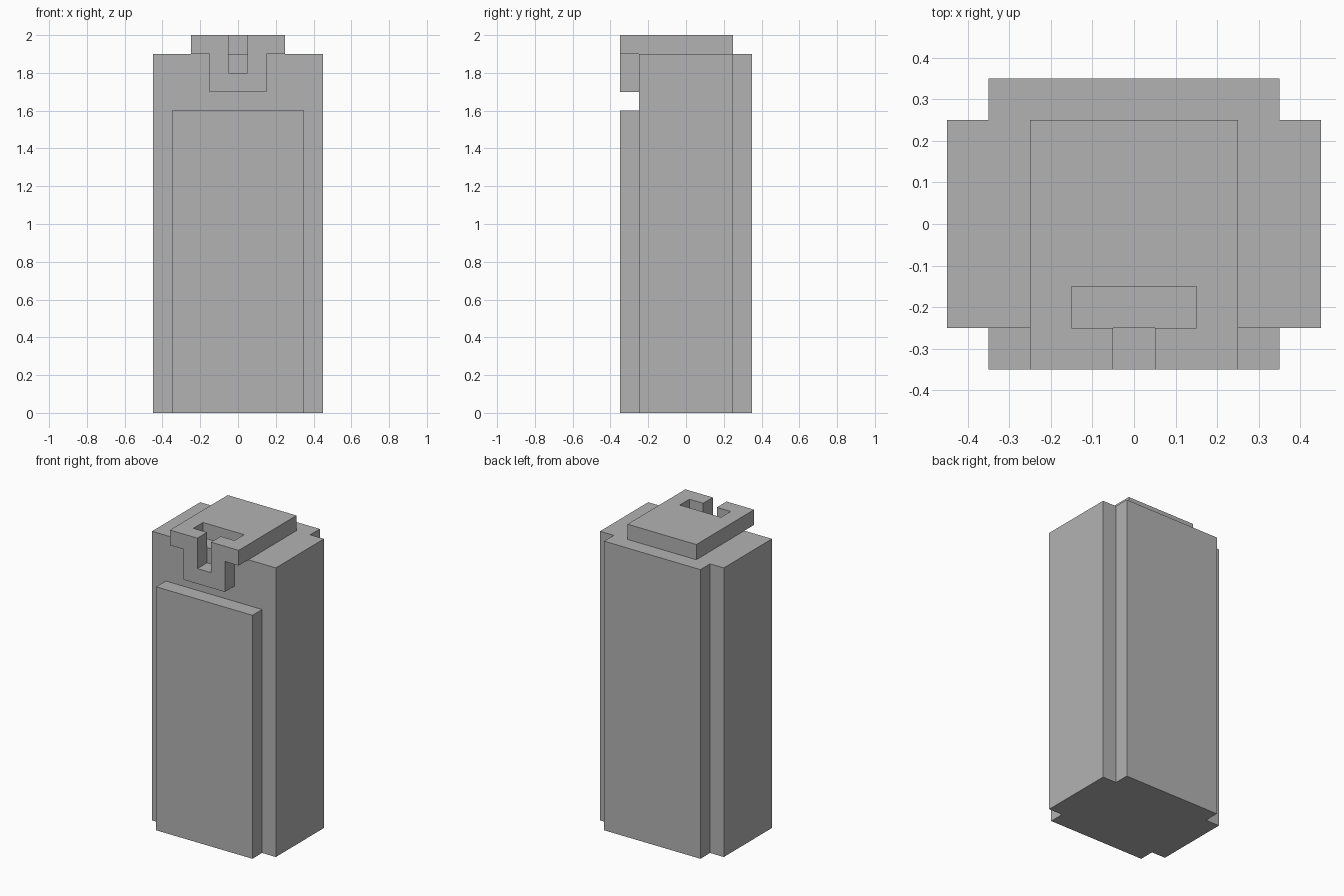
import bpy
import bmesh
from mathutils import Vector

cube = bpy.data.objects.get("Cube")
if cube:
    bpy.data.objects.remove(cube, do_unlink=True)

# Single plain grey finish
GREY = (0.45, 0.45, 0.45, 1)
grey = bpy.data.materials.new("plain grey")
grey.use_nodes = True
grey.diffuse_color = GREY
grey.node_tree.nodes["Principled BSDF"].inputs["Base Color"].default_value = GREY


def prism(name, half, start, end, upright=False):
    """Mirror a half outline across x = 0 and extrude it along z (or y if upright)."""
    outline = half + [(-x, v) for x, v in reversed(half)]
    bm = bmesh.new()
    verts = [bm.verts.new((x, start, v) if upright else (x, v, start)) for x, v in outline]
    face = bm.faces.new(verts)
    moved = bmesh.ops.extrude_face_region(bm, geom=[face])["geom"]
    depth = end - start
    offset = Vector((0, depth, 0)) if upright else Vector((0, 0, depth))
    bmesh.ops.translate(bm, vec=offset,
                        verts=[g for g in moved if isinstance(g, bmesh.types.BMVert)])
    bmesh.ops.recalc_face_normals(bm, faces=bm.faces)
    mesh = bpy.data.meshes.new(name)
    bm.to_mesh(mesh)
    bm.free()
    mesh.materials.append(grey)
    obj = bpy.data.objects.new(name, mesh)
    bpy.context.collection.objects.link(obj)
    return obj


# Main case with the full-height raised back
prism("case_body", [(0.45, -0.25), (0.45, 0.25), (0.35, 0.25), (0.35, 0.35)], 0, 1.9)

# Shorter raised panel on the front
prism("front_panel", [(0.35, -0.35), (0.35, -0.25)], 0, 1.6)

# Lid plate with a T-shaped slot open to the front
prism("lid", [(0.05, -0.35), (0.25, -0.35), (0.25, 0.25)], 1.9, 2)
lid_outline = [(0.15, -0.15), (0.15, -0.25), (0.05, -0.25), (0.05, -0.35),
               (0.25, -0.35), (0.25, 0.25)]
bpy.data.objects.remove(bpy.data.objects["lid"], do_unlink=True)
prism("slotted_lid", lid_outline, 1.9, 2)

# Notched clasp hanging from the lid over the front
prism("clasp", [(0.05, 1.8), (0.05, 1.9), (0.15, 1.9), (0.15, 1.7)], -0.35, -0.25, upright=True)
